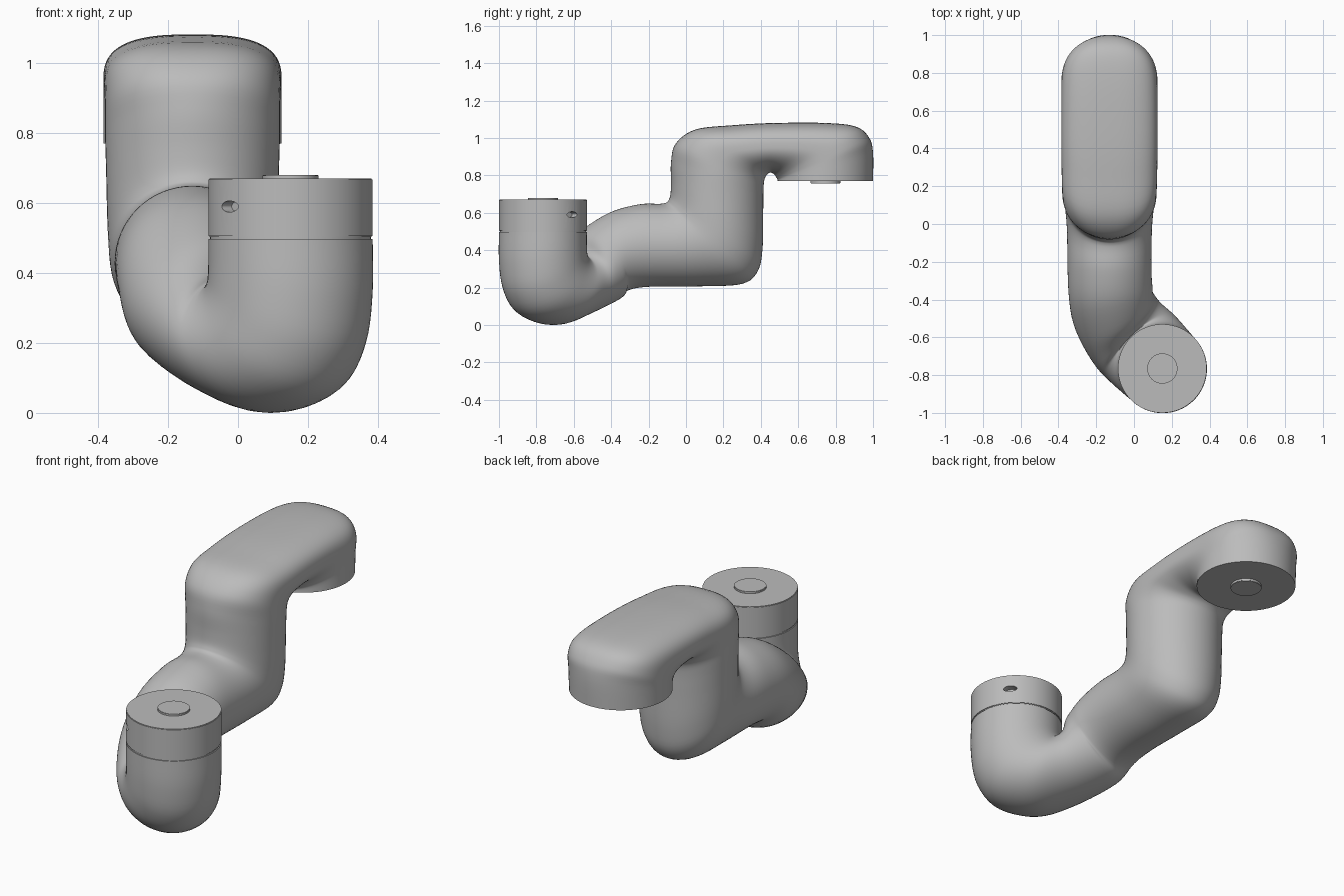
import bpy
import bmesh
from math import sin, cos, pi, radians
from mathutils import Vector

if "Cube" in bpy.data.objects:
    bpy.data.objects.remove(bpy.data.objects["Cube"])

grey = bpy.data.materials.new("satin_grey")
grey.use_nodes = True
grey.diffuse_color = (0.5, 0.5, 0.5, 1)
grey.node_tree.nodes["Principled BSDF"].inputs["Base Color"].default_value = (0.5, 0.5, 0.5, 1)

FRONT = (0.15, -0.765)    # axis of the front joint
REAR = (-0.13, 0.745)     # axis of the rear joint


def finish(obj, angle=35):
    bpy.ops.object.select_all(action="DESELECT")
    obj.select_set(True)
    bpy.context.view_layer.objects.active = obj
    bpy.ops.object.shade_smooth_by_angle(angle=radians(angle))


def new_object(name, bm):
    bmesh.ops.recalc_face_normals(bm, faces=bm.faces)
    mesh = bpy.data.meshes.new(name)
    bm.to_mesh(mesh)
    bm.free()
    mesh.materials.append(grey)
    obj = bpy.data.objects.new(name, mesh)
    bpy.context.collection.objects.link(obj)
    return obj


def disc(name, centre, radius, z0, z1, bevel=0.0):
    bm = bmesh.new()
    bmesh.ops.create_cone(bm, cap_ends=True, segments=64, radius1=radius,
                          radius2=radius, depth=z1 - z0)
    bmesh.ops.translate(bm, verts=bm.verts, vec=(*centre, (z0 + z1) / 2))
    if bevel:
        rims = [e for e in bm.edges if abs(e.verts[0].co.z - e.verts[1].co.z) < 1e-5]
        bmesh.ops.bevel(bm, geom=rims, offset=bevel, segments=2, affect="EDGES")
    return new_object(name, bm)


def section(base, yaw, upper_r, upper_z, lower_r, lower_z, width):
    """One cross-section: upper point, lower point, yaw, half-width, roundness."""
    d = Vector((cos(radians(yaw)), sin(radians(yaw)), 0))
    b = Vector((*base, 0))
    up = b + d * upper_r + Vector((0, 0, upper_z))
    low = b + d * lower_r + Vector((0, 0, lower_z))
    power = 2 + 0.8 * max(0, upper_z - 0.9) / 0.18
    return [*up, *low, yaw, width, power]


# Front bend, dropping from the collar and turning up and back
rows = [section(FRONT, 135, *r) for r in (
    (.235, .497, -.235, .497, .235),
    (.235, .44, -.235, .33, .235),
    (.236, .41, -.205, .17, .235),
    (.238, .395, -.11, .05, .24),
    (.24, .39, .08, 0, .245),
    (.25, .42, .28, .05, .24))]
rows.append(section((-.09, -.49), 118, -.07, .50, .13, .135, .228))
rows.append(section((-.122, -.37), 98, -.04, .60, .06, .185, .223))

# Straight run, riser and top arm, all in one vertical plane
rows += [section((-.13, 0), 90, *r) for r in (
    (-.25, .645, -.19, .205, .222),
    (-.14, .648, .08, .207, .225),
    (-.105, .655, .30, .22, .235),
    (-.092, .67, .385, .29, .24),
    (-.083, .70, .41, .42, .244),
    (-.08, .76, .413, .62, .247),
    (-.08, .87, .414, .72, .25),
    (-.055, .97, .418, .77, .25),
    (.05, 1.045, .427, .795, .252),
    (.25, 1.068, .44, .81, .254),
    (.47, 1.08, .455, .815, .255),
    (.75, 1.08, .472, .805, .255),
    (.91, 1.06, .482, .79, .255),
    (.98, 1.0, .488, .78, .255),
    (1, .92, .49, .775, .255),
    (1, .77, .49, .77, .255))]


def blend(a, b, c, d, t):
    """Smooth interpolation between b and c."""
    return [q + 0.5 * t * (r - p + t * (2 * p - 5 * q + 4 * r - s + t * (3 * (q - r) + s - p)))
            for p, q, r, s in zip(a, b, c, d)]


def loft(name, rows, steps=5, sides=64):
    ext = [rows[0]] + rows + [rows[-1]]
    fine = [blend(*ext[i:i + 4], k / steps)
            for i in range(len(rows) - 1) for k in range(steps)] + [rows[-1]]
    bm = bmesh.new()
    rings = []
    for f in fine:
        up, low = Vector(f[:3]), Vector(f[3:6])
        yaw, width, power = f[6:]
        side = Vector((-sin(radians(yaw)), cos(radians(yaw)), 0))
        mid, half = (up + low) / 2, (up - low) / 2
        ring = []
        for j in range(sides):
            a = 2 * pi * j / sides
            c, s = cos(a), sin(a)
            if s > 0:    # squarer shoulders on the upper half only
                c = abs(c) ** (2 / power) * (1 if c > 0 else -1)
                s = s ** (2 / power)
            ring.append(bm.verts.new(mid + side * width * c + half * s))
        rings.append(ring)
    for r0, r1 in zip(rings, rings[1:]):
        for j in range(sides):
            k = (j + 1) % sides
            bm.faces.new((r0[j], r0[k], r1[k], r1[j]))
    bm.faces.new(rings[0])
    bm.faces.new(rings[-1])
    return new_object(name, bm)


finish(loft("arm_body", rows), 50)

# Front joint: neck in the seam, collar with two slots, hub
finish(disc("seam_neck", FRONT, .23, .48, .51))
collar = disc("front_collar", FRONT, .235, .503, .67, .003)

bm = bmesh.new()
for angle in (42, 222):
    d = Vector((cos(radians(angle)), sin(radians(angle)), 0))
    new = bmesh.ops.create_cone(bm, cap_ends=True, segments=32, radius1=1,
                                radius2=1, depth=1)["verts"]
    side = Vector((-d.y, d.x, 0))
    for v in new:
        x, y, z = v.co
        v.co = Vector((*FRONT, .59)) + d * (.235 + z * .08) + side * x * .035 + Vector((0, 0, y * .016))
cutter = new_object("slot_cutter", bm)
cutter.hide_render = True
cutter.hide_set(True)
cut = collar.modifiers.new("slots", "BOOLEAN")
cut.operation = "DIFFERENCE"
cut.solver = "EXACT"
cut.object = cutter
bpy.context.view_layer.objects.active = collar
bpy.ops.object.modifier_apply(modifier=cut.name)
bpy.data.objects.remove(cutter)
finish(collar)

finish(disc("front_hub", FRONT, .08, .66, .68, .002))

# Rear joint: hub under the flange
finish(disc("rear_hub", REAR, .08, .757, .78, .002))
